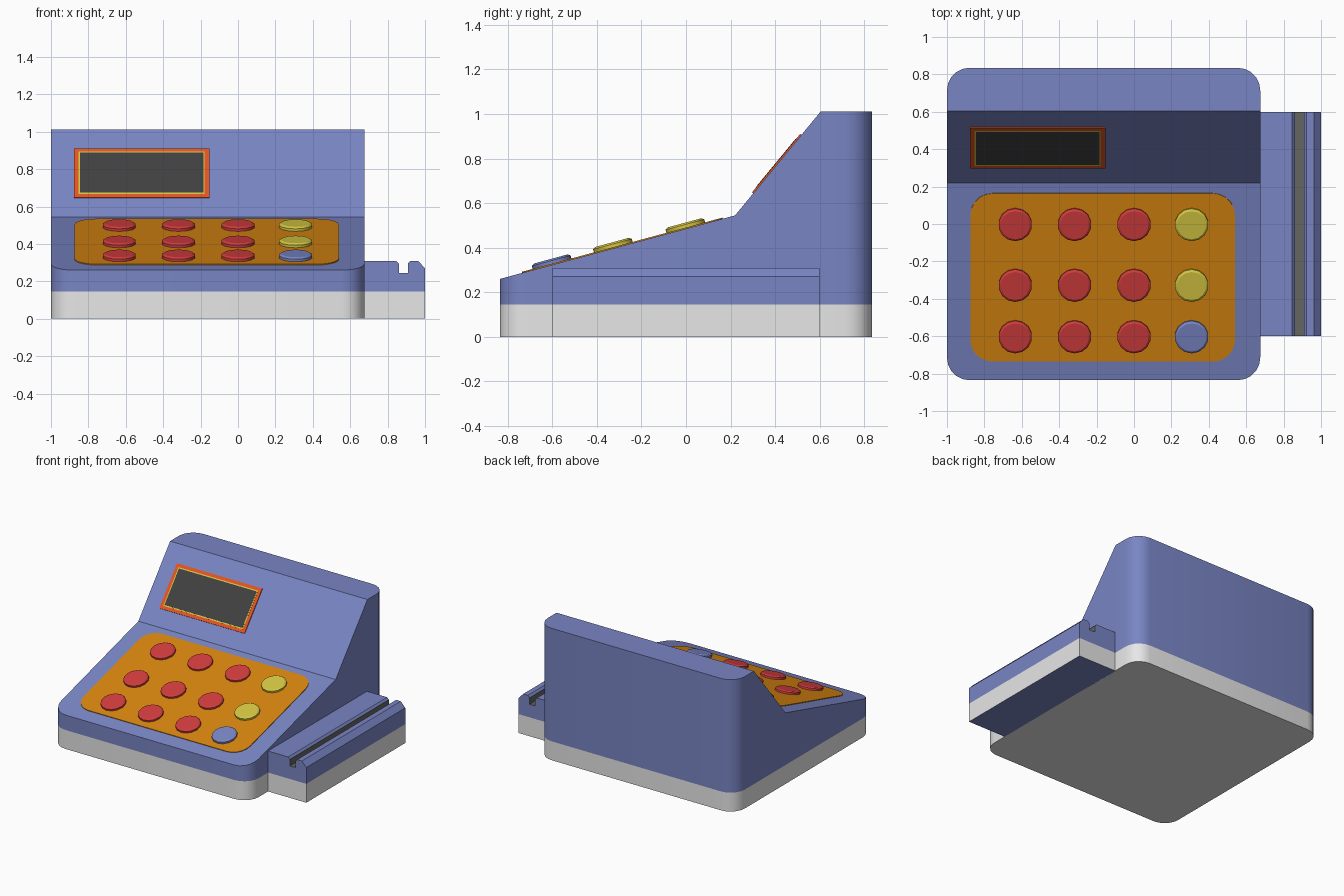
import bpy, bmesh, math
from mathutils import Matrix, Vector

if "Cube" in bpy.data.objects:
    bpy.data.objects.remove(bpy.data.objects["Cube"], do_unlink=True)


def material(name, r, g, b):
    m = bpy.data.materials.new(name)
    m.use_nodes = True
    m.diffuse_color = (r, g, b, 1)
    m.node_tree.nodes["Principled BSDF"].inputs["Base Color"].default_value = (r, g, b, 1)
    return m


BLUE = material("casing blue", 0.19, 0.235, 0.55)
WHITE = material("base light grey", 0.8, 0.8, 0.8)
AMBER = material("keypad amber", 0.68, 0.235, 0.005)
RED = material("key red", 0.64, 0.045, 0.048)
YELLOW = material("key yellow", 0.66, 0.57, 0.055)
ORANGE = material("frame orange", 0.76, 0.09, 0.017)
DARK = material("screen dark grey", 0.052, 0.052, 0.052)
GREY = material("slot grey", 0.13, 0.13, 0.12)

SEAM = 0.145
PROFILE = [(-0.835, 0.26), (0.22, 0.545), (0.605, 1.012), (0.835, 1.012)]


def top_height(y):
    for (y0, z0), (y1, z1) in zip(PROFILE, PROFILE[1:]):
        if y <= y1 + 1e-5:
            return z0 + (z1 - z0) * (y - y0) / (y1 - y0)
    return PROFILE[-1][1]


def slope_frame(i, x, y):
    """Frame lying on casing slope i at (x, y), with local z pointing outward."""
    (y0, z0), (y1, z1) = PROFILE[i], PROFILE[i + 1]
    tilt = math.atan2(z1 - z0, y1 - y0)
    return Matrix.Translation((x, y, top_height(y))) @ Matrix.Rotation(tilt, 4, 'X')


def rounded_rect(hx, hy, r, steps=5):
    pts = []
    for k, (sx, sy) in enumerate([(1, 1), (-1, 1), (-1, -1), (1, -1)]):
        for s in range(steps + 1):
            a = math.pi / 2 * (k + s / steps)
            pts.append((sx * (hx - r) + r * math.cos(a), sy * (hy - r) + r * math.sin(a)))
    return pts


def rect(hx, hy):
    return [(hx, hy), (-hx, hy), (-hx, -hy), (hx, -hy)]


def prism(bm, outline, depth):
    """Extrude a closed outline from z = 0 along z."""
    base = bm.faces.new([bm.verts.new((x, y, 0)) for x, y in outline])
    out = bmesh.ops.extrude_face_region(bm, geom=[base])
    verts = [g for g in out["geom"] if isinstance(g, bmesh.types.BMVert)]
    bmesh.ops.translate(bm, verts=verts, vec=(0, 0, depth))


def cut(bm, point, normal):
    bmesh.ops.bisect_plane(bm, geom=bm.verts[:] + bm.edges[:] + bm.faces[:],
                           dist=1e-5, plane_co=point, plane_no=normal)


def finish(bm, name, mats, matrix=None, smooth=True):
    bmesh.ops.recalc_face_normals(bm, faces=bm.faces)
    mesh = bpy.data.meshes.new(name)
    bm.to_mesh(mesh)
    bm.free()
    for m in mats:
        mesh.materials.append(m)
    ob = bpy.data.objects.new(name, mesh)
    bpy.context.collection.objects.link(ob)
    if matrix:
        ob.matrix_world = matrix
    if smooth:
        bpy.ops.object.select_all(action='DESELECT')
        ob.select_set(True)
        bpy.context.view_layer.objects.active = ob
        bpy.ops.object.shade_smooth_by_angle(angle=math.radians(30))
    return ob


# Main casing: rounded block whose top follows the side profile
bm = bmesh.new()
prism(bm, [(x - 0.1625, y) for x, y in rounded_rect(0.8375, 0.835, 0.12)], 1)
for y, z in PROFILE[1:3]:
    cut(bm, (0, y, 0), (0, 1, 0))
cut(bm, (0, 0, SEAM), (0, 0, 1))
for v in bm.verts:
    if v.co.z > 0.5:
        v.co.z = top_height(v.co.y)
for f in bm.faces:
    f.material_index = 1 if f.calc_center_median().z < SEAM else 0
finish(bm, "casing", [BLUE, WHITE])

# Card reader: side rail with a slot along its top
bm = bmesh.new()
prism(bm, [(0.67, 0), (1, 0), (1, 0.27), (0.962, 0.31), (0.922, 0.31), (0.908, 0.295),
           (0.908, 0.245), (0.86, 0.245), (0.86, 0.295), (0.846, 0.31), (0.67, 0.31)], 1.2)
bm.transform(Matrix.Translation((0, 0.6, 0)) @ Matrix.Rotation(math.pi / 2, 4, 'X'))
cut(bm, (0, 0, SEAM), (0, 0, 1))
bmesh.ops.recalc_face_normals(bm, faces=bm.faces)
for f in bm.faces:
    c = f.calc_center_median()
    in_slot = 0.855 < c.x < 0.912 and 0.24 < c.z < 0.3 and abs(f.normal.y) < 0.5
    if in_slot:
        f.material_index = 2
    elif 0.01 < c.z < SEAM:
        f.material_index = 1
finish(bm, "card_reader", [BLUE, WHITE, GREY], smooth=False)

# Keypad plate
bm = bmesh.new()
prism(bm, rounded_rect(0.7075, 0.466, 0.12), 0.005)
finish(bm, "keypad_plate", [AMBER], slope_frame(0, -0.1675, -0.285))

# Keys: low discs with a chamfered rim
for row, y in enumerate((0.0, -0.325, -0.6)):
    for col, x in enumerate((-0.635, -0.318, 0.0, 0.308)):
        bm = bmesh.new()
        for r, depth, z in ((0.09, 0.019, 0), (0.09, 0.008, 0.019)):
            top = 0.09 if z == 0 else 0.078
            bmesh.ops.create_cone(bm, cap_ends=True, segments=14, radius1=r, radius2=top,
                                  depth=depth, matrix=Matrix.Translation((0, 0, z + depth / 2)))
        inner = [f for f in bm.faces if abs(f.calc_center_median().z - 0.019) < 1e-4]
        bmesh.ops.delete(bm, geom=inner, context='FACES')
        bmesh.ops.remove_doubles(bm, verts=bm.verts, dist=1e-4)
        colour = RED if col < 3 else (BLUE if row == 2 else YELLOW)
        finish(bm, f"key_{row + 1}_{col + 1}", [colour], slope_frame(0, x, y))

# Display: stacked thin plates for frame, trim and screen
display = slope_frame(1, -0.515, 0.41)
for name, hx, hy, depth, mat in (("display_frame", 0.362, 0.17, 0.007, ORANGE),
                                 ("display_trim", 0.337, 0.146, 0.008, YELLOW),
                                 ("display_screen", 0.33, 0.138, 0.009, DARK)):
    bm = bmesh.new()
    prism(bm, rect(hx, hy), depth)
    finish(bm, name, [mat], display, smooth=False)
